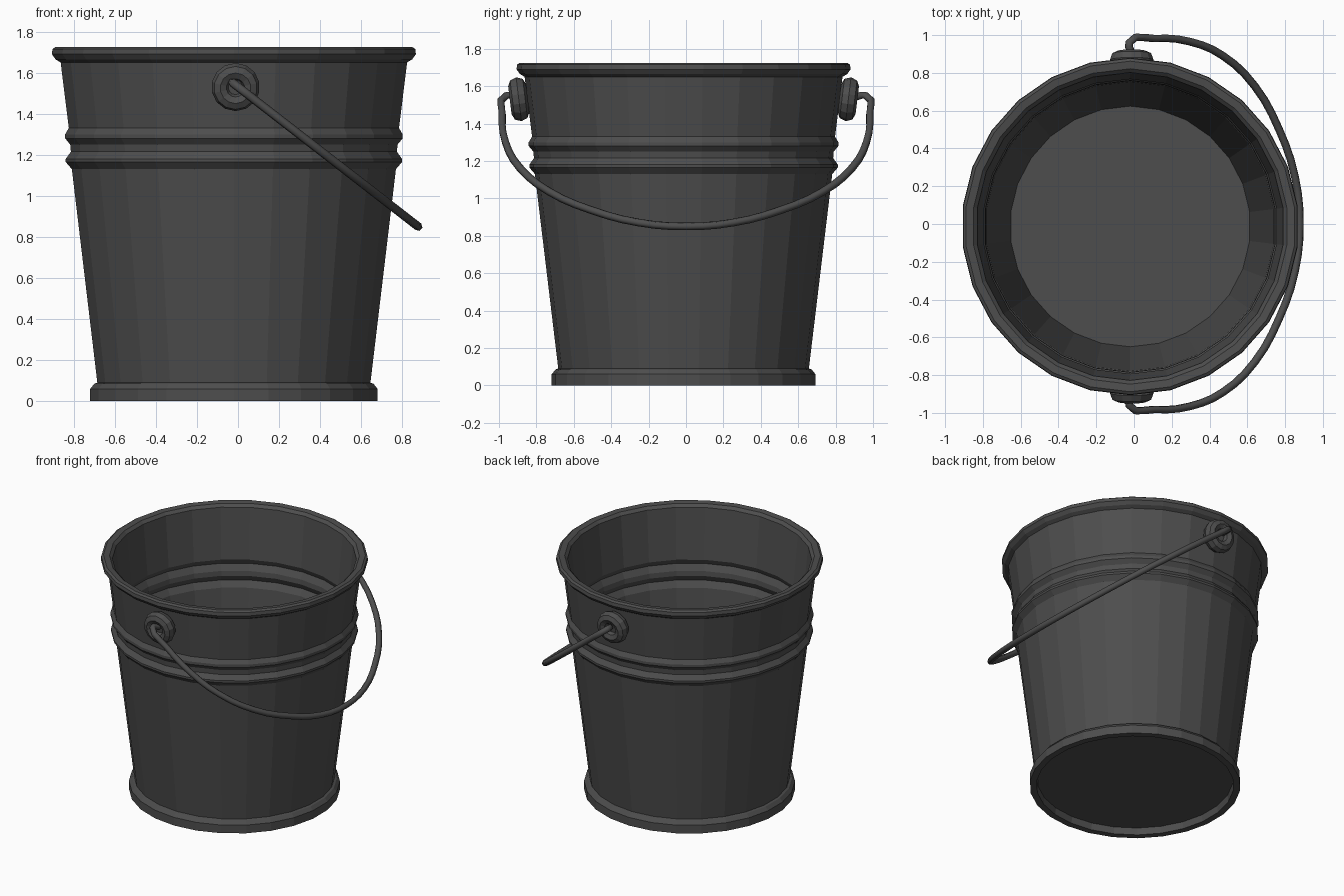
import bpy, bmesh, math
from mathutils import Matrix

old = bpy.data.objects.get("Cube")
if old:
    bpy.data.objects.remove(old, do_unlink=True)

CX, CY = -0.02, -0.013   # bucket axis
SIDES = 26

metal = bpy.data.materials.new("dark_grey_metal")
metal.use_nodes = True
GREY = (0.075, 0.075, 0.075, 1)
metal.diffuse_color = GREY
metal.node_tree.nodes["Principled BSDF"].inputs["Base Color"].default_value = GREY


def add_object(name, bm):
    bmesh.ops.recalc_face_normals(bm, faces=bm.faces[:])
    mesh = bpy.data.meshes.new(name)
    bm.to_mesh(mesh)
    bm.free()
    mesh.materials.append(metal)
    obj = bpy.data.objects.new(name, mesh)
    bpy.context.collection.objects.link(obj)
    return obj


def lathe(name, profile, sides, closed=False, matrix=Matrix()):
    """Revolve (radius, z) points about z; open ends are capped."""
    bm = bmesh.new()
    rings = []
    for r, z in profile:
        ring = []
        for i in range(sides):
            a = math.tau * (i + 0.5) / sides
            ring.append(bm.verts.new(matrix @ Matrix.Translation((r * math.cos(a), r * math.sin(a), z)).translation))
        rings.append(ring)
    pairs = list(zip(rings, rings[1:]))
    if closed:
        pairs.append((rings[-1], rings[0]))
    else:
        bm.faces.new(rings[0])
        bm.faces.new(rings[-1])
    for low, high in pairs:
        for i in range(sides):
            j = (i + 1) % sides
            bm.faces.new((low[i], low[j], high[j], high[i]))
    return add_object(name, bm)


# Bucket shell: recessed base, foot band, two beads, rolled rim, inner wall, floor
shell = [
    (0.655, 0.05), (0.66, 0), (0.705, 0), (0.705, 0.06), (0.685, 0.085), (0.67, 0.09),
    (0.795, 1.13), (0.825, 1.165), (0.825, 1.18), (0.80, 1.215), (0.803, 1.25),
    (0.828, 1.28), (0.828, 1.3), (0.81, 1.33), (0.85, 1.65), (0.875, 1.665),
    (0.893, 1.69), (0.89, 1.715), (0.875, 1.725), (0.835, 1.72), (0.815, 1.7),
    (0.78, 1.33), (0.797, 1.295), (0.773, 1.25), (0.77, 1.215), (0.792, 1.175),
    (0.765, 1.13), (0.637, 0.1),
]
lathe("bucket", shell, SIDES, matrix=Matrix.Translation((CX, CY, 0)))

# Handle lugs: rounded rings set against the wall, tilted with it
ring_profile = [(0.075 + 0.043 * math.cos(math.tau * k / 8),
                 0.048 * math.sin(math.tau * k / 8)) for k in range(8)]
boss_profile = [(0.075, -0.04), (0.075, 0), (0.035, 0.01)]
for name, side in (("front", -1), ("back", 1)):
    place = (Matrix.Translation((-0.012, CY + side * 0.881, 1.53))
             @ Matrix.Rotation(-side * math.radians(90 + 7), 4, 'X'))
    lathe(name + "_lug", ring_profile, 14, closed=True, matrix=place)
    lathe(name + "_lug_plate", boss_profile, 14, matrix=place)

# Bail handle: half of a swung-down hoop, mirrored across y
half = [(0.90, 1.54), (0.96, 1.55), (0.982, 1.45), (0.965, 1.3), (0.89, 1.165),
        (0.73, 1.035), (0.5, 0.935), (0.25, 0.87)]
path = [(-y, z) for y, z in half] + [(0, 0.85)] + half[::-1]
curve = bpy.data.curves.new("handle", 'CURVE')
curve.dimensions = '3D'
curve.resolution_u = 3
curve.bevel_depth = 0.021
curve.bevel_resolution = 1
curve.use_fill_caps = True
spline = curve.splines.new('BEZIER')
spline.bezier_points.add(len(path) - 1)
for point, (y, z) in zip(spline.bezier_points, path):
    point.co = (-0.025 + (1.55 - z) * 1.29, y, z)
    point.handle_left_type = point.handle_right_type = 'AUTO'
curve.materials.append(metal)
handle = bpy.data.objects.new("handle", curve)
bpy.context.collection.objects.link(handle)
